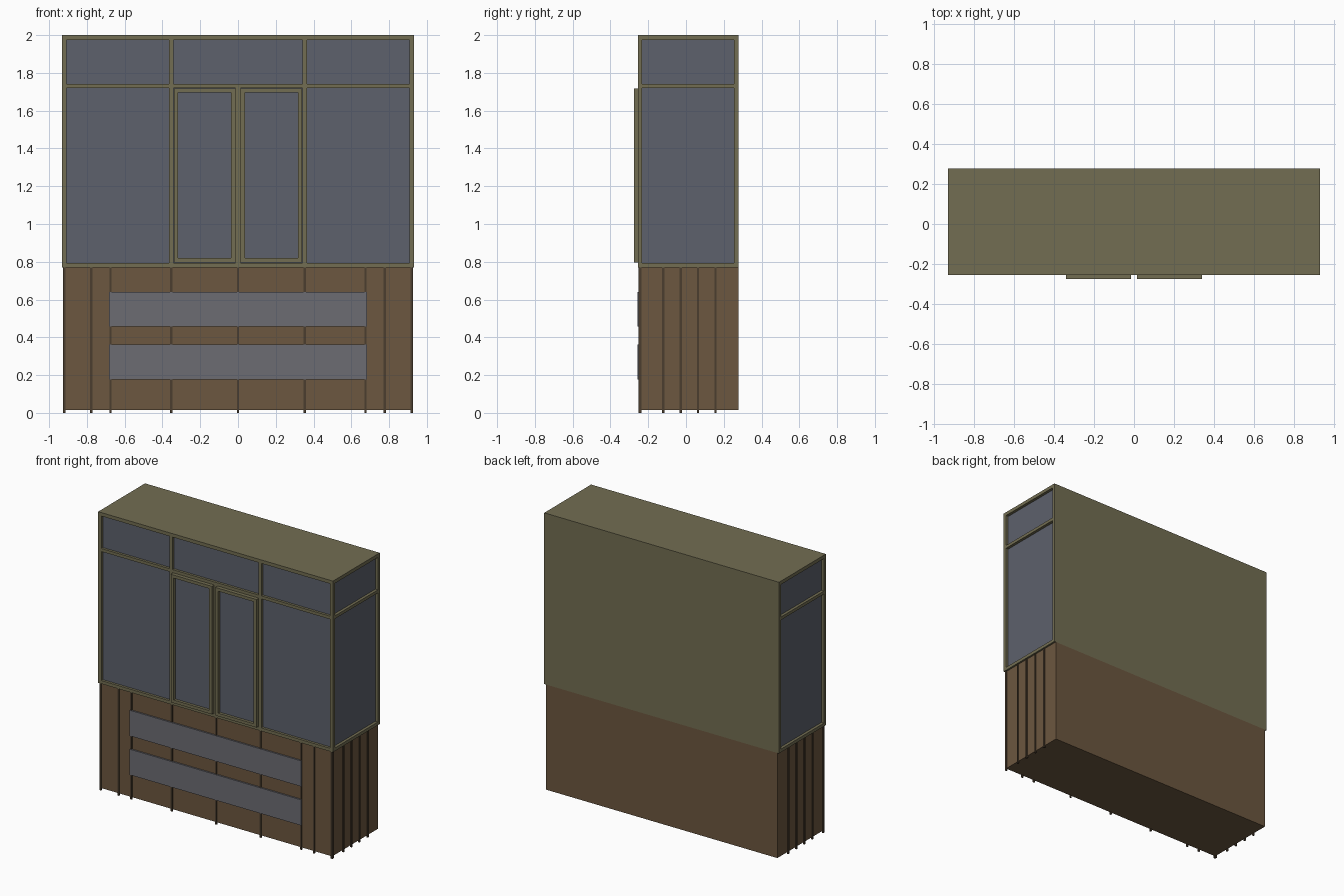
import bpy

if "Cube" in bpy.data.objects:
    bpy.data.objects.remove(bpy.data.objects["Cube"])


def material(name, rgb):
    m = bpy.data.materials.new(name)
    m.diffuse_color = (*rgb, 1)
    m.use_nodes = True
    m.node_tree.nodes["Principled BSDF"].inputs["Base Color"].default_value = m.diffuse_color
    return m


OLIVE = material("olive_frame", (0.17, 0.155, 0.085))
GLASS = material("dark_glass", (0.11, 0.12, 0.15))
WOOD = material("brown_wood", (0.15, 0.095, 0.05))
STEEL = material("grey_panel", (0.15, 0.15, 0.17))
DARK = material("dark_batten", (0.07, 0.048, 0.028))


def box(name, x, y, z, mat):
    """Box from (min, max) pairs."""
    vs = [(a, b, c) for a in x for b in y for c in z]
    fs = [(0, 1, 3, 2), (4, 6, 7, 5), (0, 4, 5, 1), (2, 3, 7, 6), (0, 2, 6, 4), (1, 5, 7, 3)]
    me = bpy.data.meshes.new(name)
    me.from_pydata(vs, [], fs)
    me.materials.append(mat)
    ob = bpy.data.objects.new(name, me)
    bpy.context.collection.objects.link(ob)
    return ob


W, F, B = 0.933, -0.255, 0.277      # half width, front and back of the cabin
Z0, Z1 = 0.77, 2.0                  # cabin bottom and top

# Lower wooden base with vertical battens
box("base_body", (-0.92, 0.92), (-0.245, B), (0.015, Z0), WOOD)
for x in (-0.918, -0.777, -0.675, -0.353, 0, 0.353, 0.675, 0.777, 0.918):
    box("front_batten", (x - 0.006, x + 0.006), (-0.251, -0.24), (0, Z0), DARK)
for y in (-0.241, -0.12, -0.028, 0.064, 0.156):
    for s in (-1, 1):
        box("side_batten", sorted((s * 0.915, s * 0.926)), (y - 0.006, y + 0.006), (0, Z0), DARK)

# Two horizontal grey boards
for z in (0.177, 0.457):
    box("front_board", (-0.682, 0.682), (-0.256, -0.24), (z, z + 0.184), STEEL)

# Upper cabin: glazed core, roof, floor and solid back
box("glass_core", (-0.913, 0.913), (-0.237, 0.265), (0.78, 1.985), GLASS)
box("roof", (-W, W), (F, B), (1.975, Z1), OLIVE)
box("cabin_floor", (-W, W), (F, B), (Z0, 0.793), OLIVE)
box("back_wall", (-W, W), (0.255, B), (0.793, 1.975), OLIVE)

# Frame: corner posts, front mullions and mid rails
for s in (-1, 1):
    outer = sorted((s * 0.908, s * W))
    box("corner_post", outer, (F, -0.232), (0.793, 1.975), OLIVE)
    box("side_rail", outer, (-0.232, 0.255), (1.72, 1.742), OLIVE)
    box("mullion", sorted((s * 0.342, s * 0.364)), (F, -0.23), (0.793, 1.975), OLIVE)
box("center_mullion", (-0.014, 0.014), (F, -0.23), (0.793, 1.72), OLIVE)
box("front_rail", (-0.908, 0.908), (F, -0.23), (1.72, 1.742), OLIVE)

# Pair of projecting door frames
DF, DB, T = -0.276, -0.232, 0.022
for x0, x1 in ((-0.34, -0.014), (0.014, 0.34)):
    z0, z1 = 0.797, 1.717
    box("door_stile", (x0, x0 + T), (DF, DB), (z0, z1), OLIVE)
    box("door_stile", (x1 - T, x1), (DF, DB), (z0, z1), OLIVE)
    box("door_rail", (x0 + T, x1 - T), (DF, DB), (z0, z0 + T), OLIVE)
    box("door_rail", (x0 + T, x1 - T), (DF, DB), (z1 - T, z1), OLIVE)
    box("door_glass", (x0 + T, x1 - T), (-0.256, DB), (z0 + T, z1 - T), GLASS)
